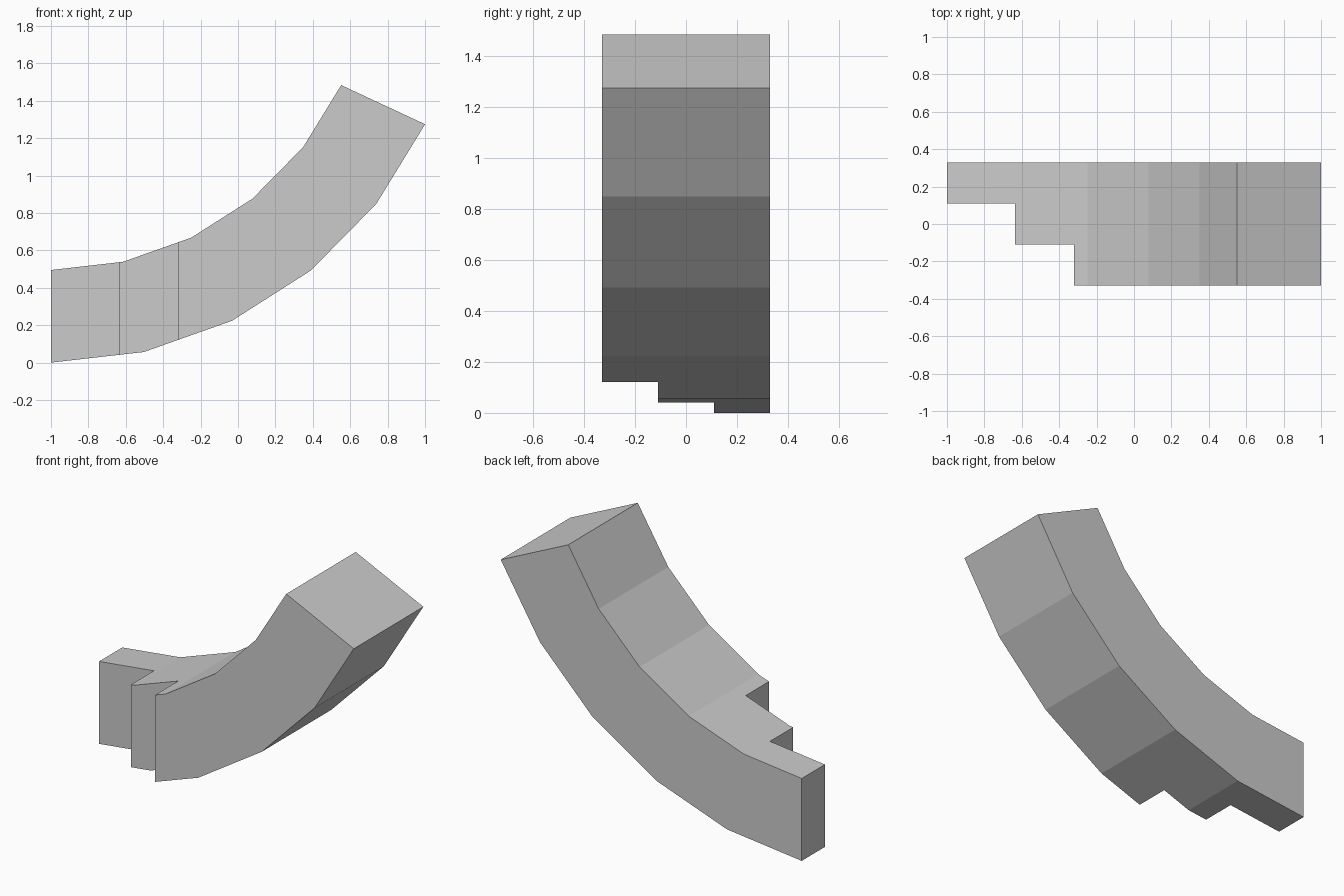
import bpy, bmesh
from math import sin, cos, radians

if "Cube" in bpy.data.objects:
    bpy.data.objects.remove(bpy.data.objects["Cube"])


def prism(name, points, offset):
    """Extrude a flat outline along an offset vector into a closed solid."""
    bm = bmesh.new()
    face = bm.faces.new([bm.verts.new(p) for p in points])
    ext = bmesh.ops.extrude_face_region(bm, geom=[face])
    verts = [g for g in ext["geom"] if isinstance(g, bmesh.types.BMVert)]
    bmesh.ops.translate(bm, verts=verts, vec=offset)
    bmesh.ops.recalc_face_normals(bm, faces=bm.faces[:])
    mesh = bpy.data.meshes.new(name)
    bm.to_mesh(mesh)
    bm.free()
    obj = bpy.data.objects.new(name, mesh)
    bpy.context.collection.objects.link(obj)
    return obj


# Curved beam: five-segment arc sweeping up through 65 degrees
OUTER, INNER, STEPS, SWEEP = 2.207, 1.712, 5, 65
HALF = 0.33


def arc(radius):
    angles = [radians(SWEEP * i / STEPS) for i in range(STEPS + 1)]
    return [(-1 + radius * sin(a), -HALF, OUTER - radius * cos(a)) for a in angles]


beam = prism("curved_beam", arc(OUTER) + arc(INNER)[::-1], (0, 2 * HALF, 0))

# Stepped notch at the low end, cut straight through vertically
x1, x2, y1 = -0.635, -0.32, 0.11
outline = [(-1.5, y1), (x1, y1), (x1, -y1), (x2, -y1), (x2, -0.6), (-1.5, -0.6)]
cutter = prism("step_cutter", [(x, y, -0.5) for x, y in outline], (0, 0, 2))
cutter.hide_render = True
cutter.hide_set(True)

cut = beam.modifiers.new("steps", "BOOLEAN")
cut.operation = "DIFFERENCE"
cut.solver = "EXACT"
cut.object = cutter
